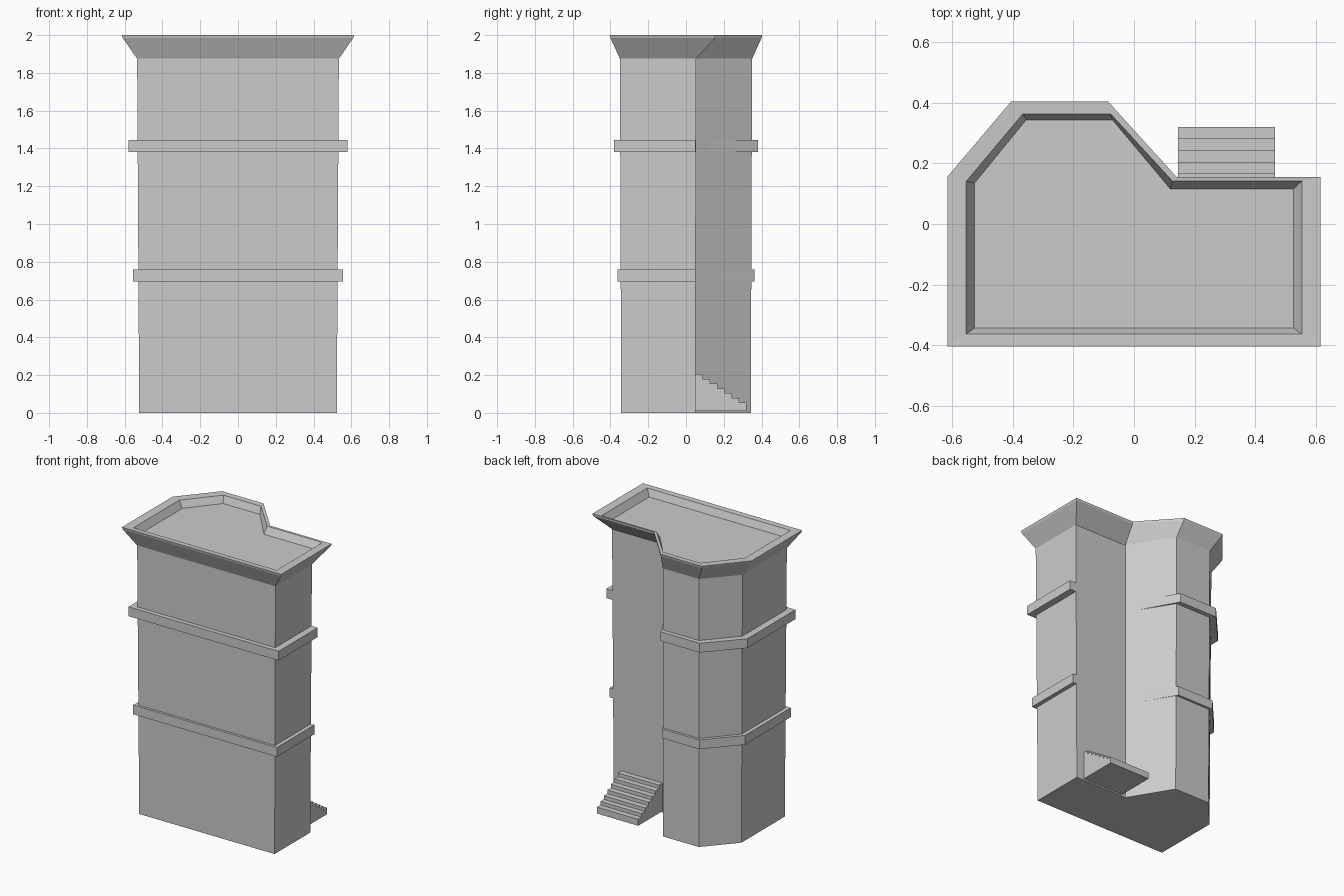
import bpy, bmesh

if "Cube" in bpy.data.objects:
    bpy.data.objects.remove(bpy.data.objects["Cube"])


def footprint(hx, hy, back, notch, diag, cham_x, cham_y):
    # counter-clockwise plan: rectangle with a chamfered bay at the rear left
    return [(-hx, -hy), (hx, -hy), (hx, back), (notch, back),
            (diag, hy), (cham_x, hy), (-hx, cham_y)]


def loft(name, rings):
    # stack plan outlines at given heights, capped at both ends
    bm = bmesh.new()
    loops = [[bm.verts.new((x, y, z)) for x, y in pts] for z, pts in rings]
    n = len(loops[0])
    for a, b in zip(loops, loops[1:]):
        for i in range(n):
            j = (i + 1) % n
            bm.faces.new((a[i], a[j], b[j], b[i]))
    bm.faces.new(loops[0][::-1])
    bm.faces.new(loops[-1])
    me = bpy.data.meshes.new(name)
    bm.to_mesh(me)
    bm.free()
    ob = bpy.data.objects.new(name, me)
    bpy.context.collection.objects.link(ob)
    return ob


# Tower shell: tapered walls, flared cornice, rim and sunken roof
base = footprint(0.523, 0.343, 0.05, 0.115, -0.063, -0.34, 0.135)
neck = footprint(0.534, 0.35, 0.053, 0.118, -0.066, -0.345, 0.14)
lip = footprint(0.61, 0.40, 0.153, 0.14, -0.085, -0.403, 0.153)
rim = footprint(0.615, 0.403, 0.155, 0.14, -0.085, -0.405, 0.155)
inner = footprint(0.553, 0.363, 0.141, 0.127, -0.077, -0.366, 0.14)
roof = footprint(0.525, 0.343, 0.115, 0.12, -0.071, -0.355, 0.135)
loft("tower", [(0, base), (1.875, neck), (1.985, lip), (2.0, rim),
               (1.998, inner), (1.95, roof)])

# Floor bands, flush with the walls inside the rear notch
for name, z, hx, hy, cx, cy in (("lower_band", 0.695, 0.555, 0.363, -0.357, 0.142),
                                ("upper_band", 1.38, 0.58, 0.38, -0.372, 0.15)):
    plan = footprint(hx, hy, 0.05, 0.114, -0.071, cx, cy)
    loft(name, [(z, plan), (z + 0.065, plan)])

# Rear entrance stairs: stepped profile extruded along x
steps, depth, rise = 7, 0.0386, 0.025
profile = [(0.05, 0.01), (0.32, 0.01)]
for i in range(steps):
    z = 0.055 + i * rise
    profile += [(0.32 - i * depth, z), (0.32 - (i + 1) * depth, z)]
bm = bmesh.new()
face = bm.faces.new([bm.verts.new((0.145, y, z)) for y, z in profile])
ext = bmesh.ops.extrude_face_region(bm, geom=[face], use_keep_orig=True)
bmesh.ops.translate(bm, vec=(0.32, 0, 0),
                    verts=[g for g in ext["geom"] if isinstance(g, bmesh.types.BMVert)])
bmesh.ops.recalc_face_normals(bm, faces=bm.faces)
me = bpy.data.meshes.new("stairs")
bm.to_mesh(me)
bm.free()
bpy.context.collection.objects.link(bpy.data.objects.new("stairs", me))
